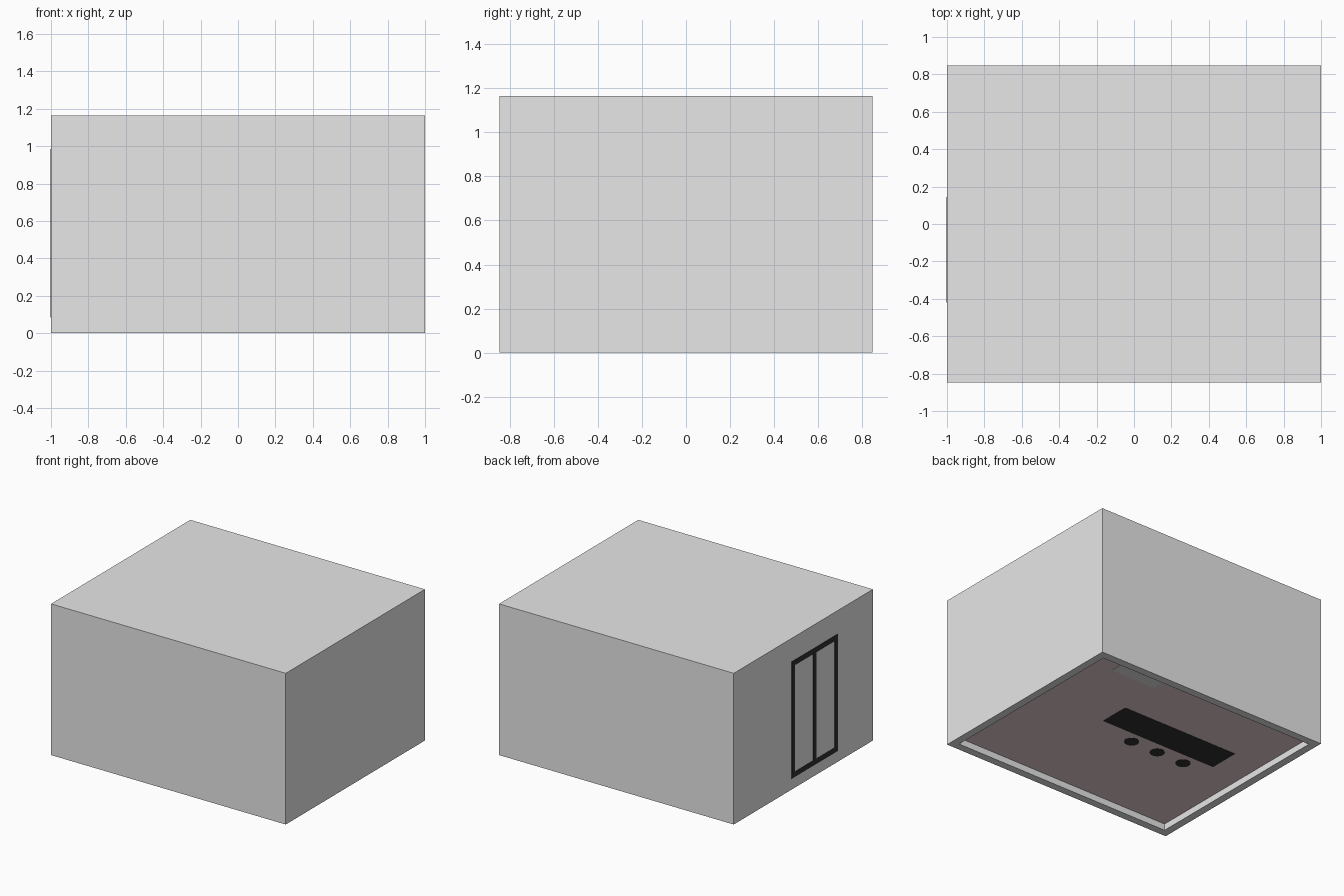
import bpy
import bmesh

if "Cube" in bpy.data.objects:
    bpy.data.objects.remove(bpy.data.objects["Cube"], do_unlink=True)

HX, HY, TOP = 1.0, 0.847, 1.165   # half width, half depth, height
WALL = 0.06
FLOOR_LOW, FLOOR_TOP = 0.05, 0.085
BASE = FLOOR_LOW - 0.002          # furniture footprints show just below the floor


def material(name, color):
    mat = bpy.data.materials.new(name)
    mat.use_nodes = True
    mat.diffuse_color = (*color, 1)
    mat.node_tree.nodes["Principled BSDF"].inputs["Base Color"].default_value = (*color, 1)
    return mat


grey = material("wall_grey", (0.8, 0.8, 0.8))
mauve = material("floor_mauve", (0.8, 0.63, 0.66))
black = material("black", (0.03, 0.03, 0.03))
white = material("white", (0.98, 0.98, 0.98))


def finish(name, bm, mat):
    mesh = bpy.data.meshes.new(name)
    bm.to_mesh(mesh)
    bm.free()
    mesh.materials.append(mat)
    obj = bpy.data.objects.new(name, mesh)
    bpy.context.collection.objects.link(obj)
    return obj


def box(name, x, y, z, mat, open_bottom=False):
    """Box between the given (low, high) limits on each axis."""
    bm = bmesh.new()
    bmesh.ops.create_cube(bm, size=1)
    for v in bm.verts:
        v.co = [lim[0] if c < 0 else lim[1] for c, lim in zip(v.co, (x, y, z))]
    if open_bottom:
        bm.normal_update()
        low = [f for f in bm.faces if f.normal.z < -0.5]
        bmesh.ops.delete(bm, geom=low, context='FACES_ONLY')
    return finish(name, bm, mat)


def disc(name, x, y, z, radius, mat):
    bm = bmesh.new()
    bmesh.ops.create_cone(bm, cap_ends=True, segments=24, radius1=radius,
                          radius2=radius, depth=z[1] - z[0])
    bmesh.ops.translate(bm, verts=bm.verts, vec=(x, y, sum(z) / 2))
    return finish(name, bm, mat)


# Walls and roof: one hollow shell, open underneath
shell = box("walls_and_roof", (-HX, HX), (-HY, HY), (0, TOP), grey, open_bottom=True)
solid = shell.modifiers.new("thickness", 'SOLIDIFY')
solid.thickness = WALL
solid.offset = -1
solid.use_even_offset = True

# Floor slab set up inside the walls
box("floor", (WALL - HX, HX - WALL), (WALL - HY, HY - WALL), (FLOOR_LOW, FLOOR_TOP), mauve)

# Double door in the right wall
y0, y1, z0, z1, bar = -0.42, 0.145, 0.085, 0.985, 0.04
mid = (y0 + y1) / 2
frame_x = (-HX - 0.003, WALL - HX + 0.003)
panel_x = (-HX - 0.001, WALL - HX + 0.001)
for side, y in (("right", y0), ("middle", mid - bar / 2), ("left", y1 - bar)):
    box("door_frame_" + side, frame_x, (y, y + bar), (z0, z1), black)
for side, z in (("bottom", z0), ("top", z1 - bar)):
    box("door_frame_" + side, frame_x, (y0, y1), (z, z + bar), black)
for side, y in (("right", (y0 + bar, mid - bar / 2)), ("left", (mid + bar / 2, y1 - bar))):
    box("door_panel_" + side, panel_x, y, (z0 + bar, z1 - bar), white)

# Counter, cabinet by the back wall and a row of stools
box("counter", (-0.685, 0.32), (0.045, 0.285), (BASE, 0.45), black)
box("cabinet", (0.345, 0.73), (0.63, HY - WALL), (BASE, 0.5), white)
for i in range(3):
    x, y = -0.02 - 0.235 * i, -0.05
    disc(f"stool_base_{i}", x, y, (BASE, FLOOR_TOP + 0.015), 0.053, black)
    disc(f"stool_post_{i}", x, y, (FLOOR_TOP, 0.31), 0.012, black)
    disc(f"stool_seat_{i}", x, y, (0.3, 0.34), 0.06, black)
